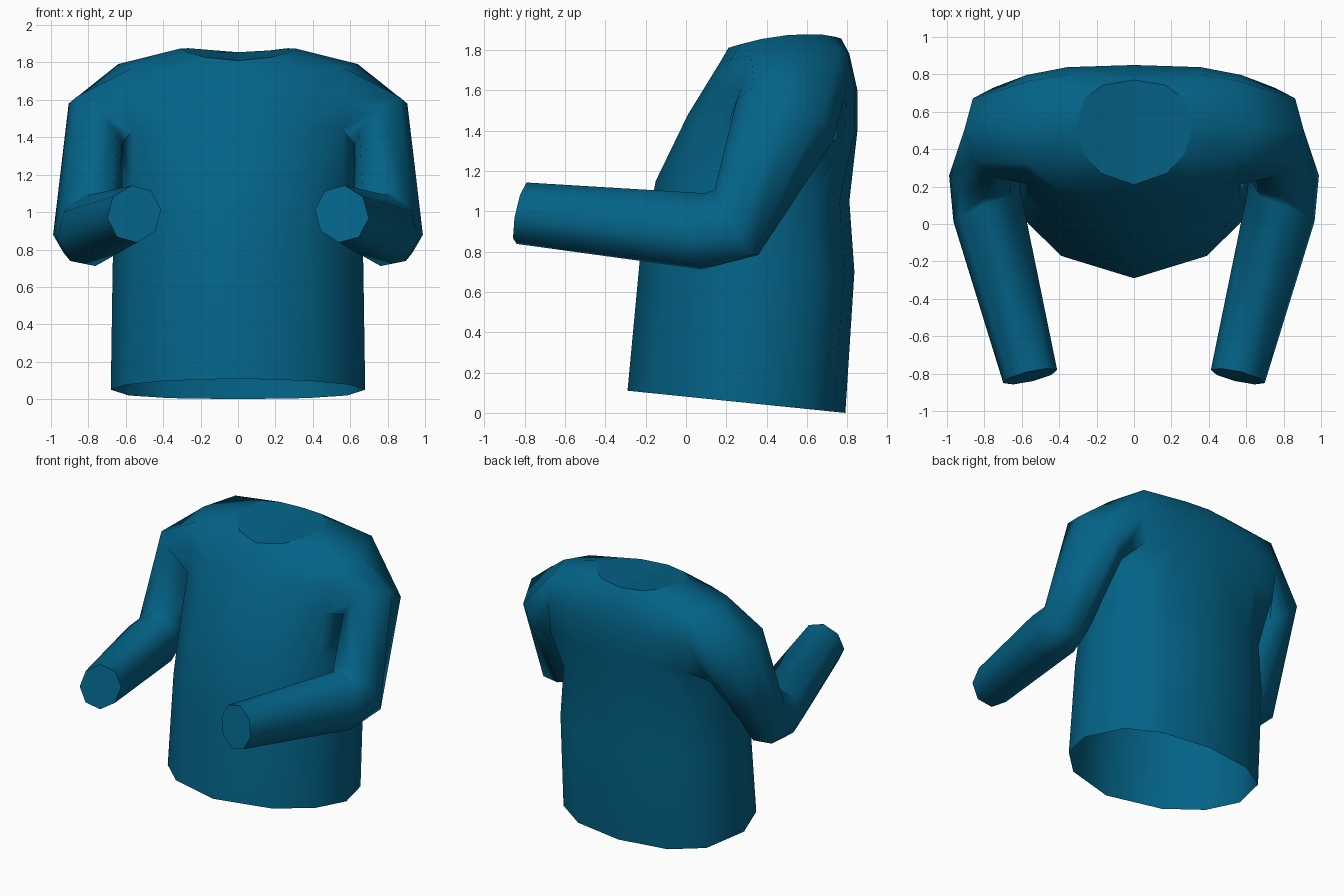
import bpy, bmesh, math
from mathutils import Vector

if "Cube" in bpy.data.objects:
    bpy.data.objects.remove(bpy.data.objects["Cube"])

bm = bmesh.new()

# Half cross-sections: (share of half width, share of depth) from front centre to back centre
LOWER = [(0, 0), (.57, .11), (.88, .30), (1, .54), (.86, .82), (.54, .95), (0, 1)]
UPPER = [(0, 0), (.57, .08), (.88, .24), (1, .54), (.87, .93), (.54, .985), (0, 1)]


def body_row(shape, w, yf, zf, yb, zb, lift=0, skip_side=False):
    row = []
    for i, (fx, t) in enumerate(shape):
        if i == 3 and skip_side:
            row.append(None)
            continue
        row.append(bm.verts.new((w * fx, yf + (yb - yf) * t,
                                 zf + (zb - zf) * t + lift * fx * fx)))
    return row


def sleeve_ring(c, u, v, ru, rv):
    c, u, v = Vector(c), Vector(u).normalized(), Vector(v).normalized()
    ring = []
    for k in range(8):
        a = k * math.pi / 4
        ring.append(bm.verts.new(c - u * ru * math.cos(a) + v * rv * math.sin(a)))
    return ring


# Body from hem to neck, leaving an eight-sided armhole
rows = [
    body_row(LOWER, .68, -.29, .11, .79, 0),
    body_row(LOWER, .67, -.23, .75, .835, .70),
    body_row(LOWER, .645, -.15, 1.15, .81, 1.05),
    body_row(UPPER, .635, .01, 1.48, .85, 1.40, -.02),
    body_row(UPPER, .66, .09, 1.61, .85, 1.60, 0, True),
    body_row(UPPER, .64, .17, 1.74, .81, 1.78, .03),
    body_row(LOWER, .31, .21, 1.81, .77, 1.855, .04),
]
for a, b in zip(rows, rows[1:]):
    for i in range(6):
        quad = [a[i], a[i + 1], b[i + 1], b[i]]
        if None not in quad:
            bm.faces.new(quad)

# Sleeve from armhole over the shoulder and elbow to the cuff
r3, r4, r5 = rows[3:6]
armhole = [r3[3], r3[2], r4[2], r5[2], r5[3], r5[4], r4[4], r3[4]]
rings = [
    armhole,
    sleeve_ring((.755, .49, 1.45), (.75, .1, .65), (0, -.85, .38), .20, .26),
    sleeve_ring((.80, .25, .945), (1, .05, -.35), (0, -.55, .83), .20, .195),
    sleeve_ring((.785, .09, .90), (.9, -.38, -.2), (.12, .05, 1), .20, .19),
    sleeve_ring((.555, -.815, .99), (.97, -.24, -.15), (.1, .16, .98), .15, .155),
]
for a, b in zip(rings, rings[1:]):
    for k in range(8):
        bm.faces.new([a[k], a[(k + 1) % 8], b[(k + 1) % 8], b[k]])

# Flat caps at neck and cuff; the hem stays open
caps = [bm.faces.new(rows[-1]), bm.faces.new(rings[-1])]
bmesh.ops.recalc_face_normals(bm, faces=bm.faces[:])
for f in bm.faces:
    f.smooth = f not in caps

me = bpy.data.meshes.new("sweater")
bm.to_mesh(me)
bm.free()
sweater = bpy.data.objects.new("sweater", me)
bpy.context.collection.objects.link(sweater)

# Second half
mirror = sweater.modifiers.new("mirror", 'MIRROR')
mirror.use_clip = True

mat = bpy.data.materials.new("blue_cloth")
mat.diffuse_color = (.001, .125, .245, 1)
mat.use_nodes = True
mat.node_tree.nodes["Principled BSDF"].inputs["Base Color"].default_value = mat.diffuse_color
me.materials.append(mat)
